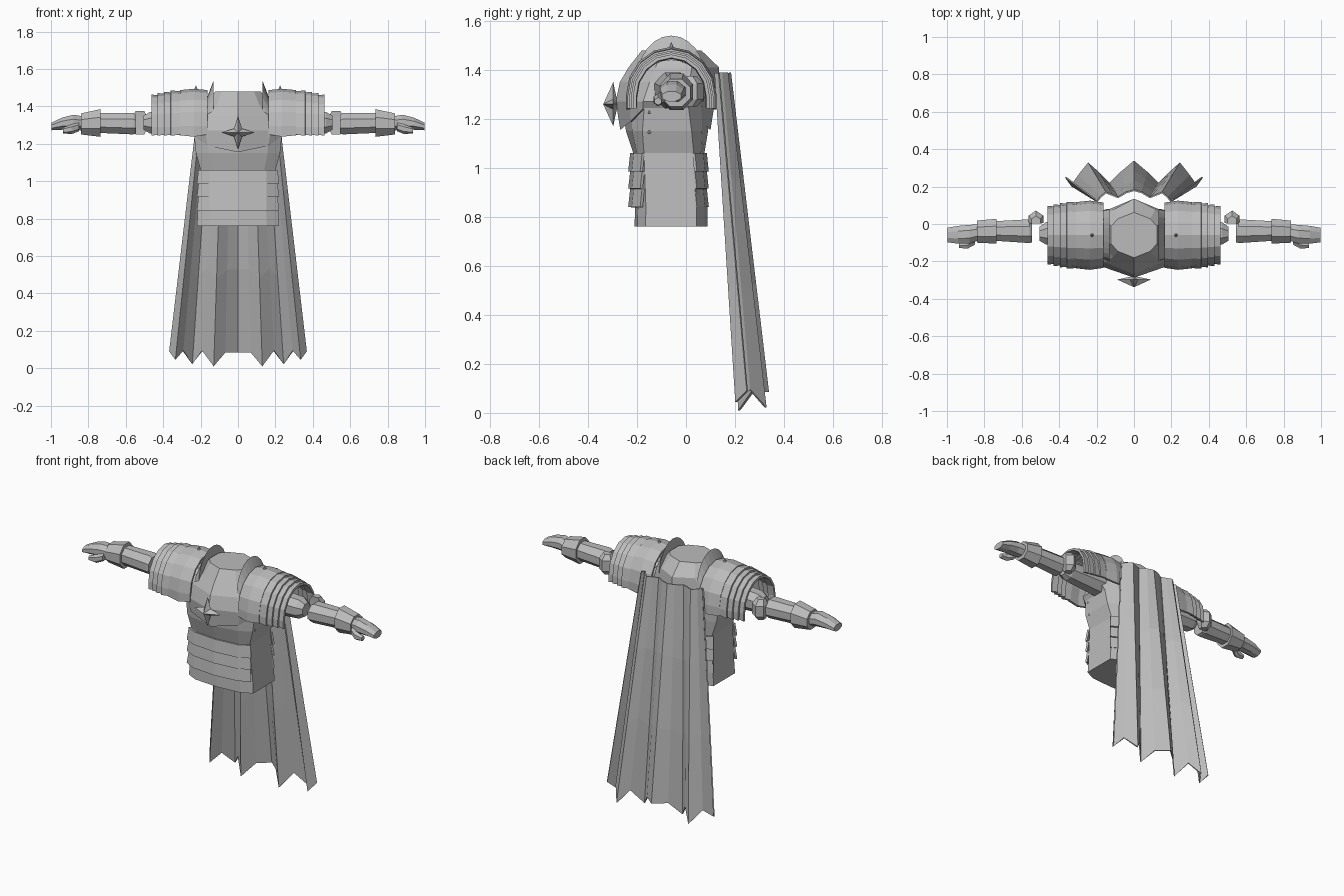
import bpy, bmesh, math
from mathutils import Vector, Matrix

if "Cube" in bpy.data.objects:
    bpy.data.objects.remove(bpy.data.objects["Cube"])

grey = bpy.data.materials.new("steel_grey")
grey.diffuse_color = (0.5, 0.5, 0.5, 1)
grey.use_nodes = True
grey.node_tree.nodes["Principled BSDF"].inputs["Base Color"].default_value = grey.diffuse_color


def finish(name, bm, thick=0.0):
    bmesh.ops.recalc_face_normals(bm, faces=bm.faces)
    me = bpy.data.meshes.new(name)
    bm.to_mesh(me)
    bm.free()
    me.materials.append(grey)
    ob = bpy.data.objects.new(name, me)
    bpy.context.collection.objects.link(ob)
    if thick:
        m = ob.modifiers.new("shell", "SOLIDIFY")
        m.thickness = thick
        m.offset = 0
    return ob


def loft(name, rows, closed=True, caps=True, thick=0.0):
    """Skin a list of equally long point rows."""
    bm = bmesh.new()
    vs = [[bm.verts.new(p) for p in r] for r in rows]
    n = len(rows[0])
    for a, b in zip(vs, vs[1:]):
        for i in range(n if closed else n - 1):
            j = (i + 1) % n
            bm.faces.new((a[i], a[j], b[j], b[i]))
    if closed and caps:
        bm.faces.new(vs[0])
        bm.faces.new(vs[-1])
    return finish(name, bm, thick)


def body_ring(z, hx, yf, yb, c, s, lift=0.0):
    """Twelve-sided body section; lift raises the flanks."""
    mid, h = (yf + yb) / 2, (yb - yf) / 2
    half = [(0, -1), (.7, -c), (1, -s), (1, 0), (1, s), (.7, c), (0, 1)]
    full = half + [(-x, y) for x, y in half[-2:0:-1]]
    return [(x * hx, mid + y * h, z + lift * max(0, abs(x) - .5) * 2) for x, y in full]


def arm_ring(x, y0, y1, z0, z1, n=8):
    out = []
    for i in range(n):
        a = math.tau * (i + .5) / n
        k = 1 / math.cos(math.pi / n)
        out.append((x, (y0 + y1) / 2 + (y1 - y0) / 2 * k * math.cos(a),
                    (z0 + z1) / 2 + (z1 - z0) / 2 * k * math.sin(a)))
    return out


def arch(x, ry, rz, zc, zlow=None, n=8, yc=-.06):
    pts = [(x, yc + ry * math.cos(math.pi * i / n), zc + rz * math.sin(math.pi * i / n))
           for i in range(n + 1)]
    if zlow is not None:
        pts = [(x, yc + ry, zlow)] + pts + [(x, yc - ry, zlow)]
    return pts


def flip(rows, s):
    return [[(p[0] * s, p[1], p[2]) for p in r] for r in rows]


# Torso and breastplate
loft("waist", [body_ring(.76, .22, -.21, .088, .92, .7),
               body_ring(.84, .215, -.208, .088, .92, .7),
               body_ring(1.06, .2, -.215, .075, .9, .7),
               body_ring(1.15, .225, -.245, .09, .85, .6),
               body_ring(1.25, .235, -.26, .1, .8, .5)])
loft("breastplate", [body_ring(1.155, .232, -.268, .1, .78, .5, .085),
                     body_ring(1.27, .25, -.287, .118, .7, .45),
                     body_ring(1.35, .22, -.27, .135, .68, .4),
                     body_ring(1.41, .16, -.235, .135, .68, .4),
                     body_ring(1.48, .123, -.18, .062, .72, .38)])

# Overlapping belly and back plates
for k, (z0, z1) in enumerate([(.84, .915), (.915, .985), (.985, 1.06)]):
    for side, name in ((-1, "belly_plate"), (1, "back_plate")):
        rows = []
        for z, g in ((z0, .012), (z1, .004)):
            w = .205 + g
            y = -.218 - g if side < 0 else .075 + g
            rows.append([(-w, y - side * .048, z), (-.15, y - side * .014, z), (0, y, z),
                         (.15, y - side * .014, z), (w, y - side * .048, z)])
        loft(f"{name}_{k}", rows, closed=False, thick=.012)

# Four-pointed star on the chest
bm = bmesh.new()
rim = []
for i in range(8):
    r = .09 if i % 2 == 0 else .03
    a = math.tau * i / 8
    rim.append(bm.verts.new((r * math.cos(a), -.297, 1.26 + r * math.sin(a))))
tip, rear = bm.verts.new((0, -.338, 1.26)), bm.verts.new((0, -.278, 1.26))
for i in range(8):
    for apex in (tip, rear):
        bm.faces.new((rim[i], rim[(i + 1) % 8], apex))
finish("chest_star", bm)

for s, side in ((1, "left"), (-1, "right")):
    # Neck guard fin
    loft(f"{side}_neck_guard", flip([arch(.168, .13, .11, 1.33, 1.27, 12),
                                     arch(.13, .14, .18, 1.36, 1.30, 12),
                                     arch(.135, .125, .11, 1.33, 1.27, 12),
                                     arch(.168, .13, .11, 1.33, 1.27, 12)], s),
         closed=False)

    # Shoulder cap and four lames
    loft(f"{side}_shoulder_cap", flip([arch(.165, .168, .185, 1.295, 1.25),
                                       arch(.235, .178, .192, 1.295, 1.238),
                                       arch(.31, .17, .185, 1.295, 1.245)], s),
         closed=False, thick=.014)
    for k, (x0, x1, r) in enumerate([(.30, .36, .172), (.35, .395, .165),
                                     (.385, .43, .158), (.42, .462, .15)]):
        loft(f"{side}_shoulder_lame_{k}", flip([arch(x0, r - .004, r + .012, 1.29, 1.25),
                                                arch(x1, r, r + .016, 1.29, 1.243)], s),
             closed=False, thick=.014)

    # Upper arm, forearm, cuff and hand
    loft(f"{side}_upper_arm", flip([arm_ring(.2, -.13, .02, 1.24, 1.39),
                                    arm_ring(.47, -.11, .01, 1.255, 1.37),
                                    arm_ring(.505, -.09, -.015, 1.275, 1.35)], s))
    loft(f"{side}_forearm", flip([arm_ring(.545, -.098, .012, 1.255, 1.355),
                                  arm_ring(.56, -.102, .025, 1.25, 1.365),
                                  arm_ring(.74, -.09, .015, 1.258, 1.365)], s))
    loft(f"{side}_cuff", flip([arm_ring(.735, -.105, .028, 1.237, 1.385),
                               arm_ring(.84, -.1, .018, 1.25, 1.362)], s))
    loft(f"{side}_hand", flip([arm_ring(.82, -.085, 0, 1.27, 1.345),
                               arm_ring(.88, -.105, -.005, 1.275, 1.355),
                               arm_ring(.94, -.105, -.01, 1.275, 1.34),
                               arm_ring(.998, -.098, -.02, 1.272, 1.312)], s))
    loft(f"{side}_thumb", flip([arm_ring(.85, -.11, -.08, 1.27, 1.31, 6),
                                arm_ring(.89, -.132, -.095, 1.255, 1.3, 6),
                                arm_ring(.935, -.128, -.1, 1.258, 1.285, 6)], s))

    # Elbow guard behind the joint
    prof = [(.485, .005), (.485, .045), (.525, .072), (.563, .045), (.563, .005)]
    loft(f"{side}_elbow_guard",
         flip([[(.525 + (x - .525) * f, y * f, z) for x, y in prof]
               for z, f in ((1.25, .6), (1.28, 1), (1.345, 1), (1.375, .6))], s))

    # Shoulder stud and flank rivets
    bm = bmesh.new()
    bmesh.ops.create_cone(bm, cap_ends=True, segments=6, radius1=.012, radius2=0, depth=.03,
                          matrix=Matrix.Translation((s * .225, -.06, 1.5)))
    finish(f"{side}_shoulder_stud", bm)
    for k, (x, z) in enumerate([(.225, 1.228), (.217, 1.148)]):
        bm = bmesh.new()
        bmesh.ops.create_icosphere(bm, subdivisions=1, radius=.011,
                                   matrix=Matrix.Translation((s * x, -.15, z)))
        finish(f"{side}_rivet_{k}", bm)

# Pleated cape with a ragged hem: (top x, top y, hem x, hem y, hem z)
folds = [(0, .18, 0, .335, .085), (.042, .168, .07, .275, .085),
         (.085, .142, .13, .217, .01), (.118, .155, .19, .275, .095),
         (.15, .168, .245, .325, .022), (.178, .145, .295, .26, .095),
         (.197, .12, .335, .205, .045), (.212, .135, .365, .25, .09)]
full = [(-a, b, -c, d, e) for a, b, c, d, e in folds[:0:-1]] + folds
rows = []
for t in (0, .33, .66, 1):
    rows.append([(a + (c - a) * t, b + (d - b) * t, 1.388 + (e - 1.388) * t)
                 for a, b, c, d, e in full])
loft("cape", rows, closed=False, thick=.008)
